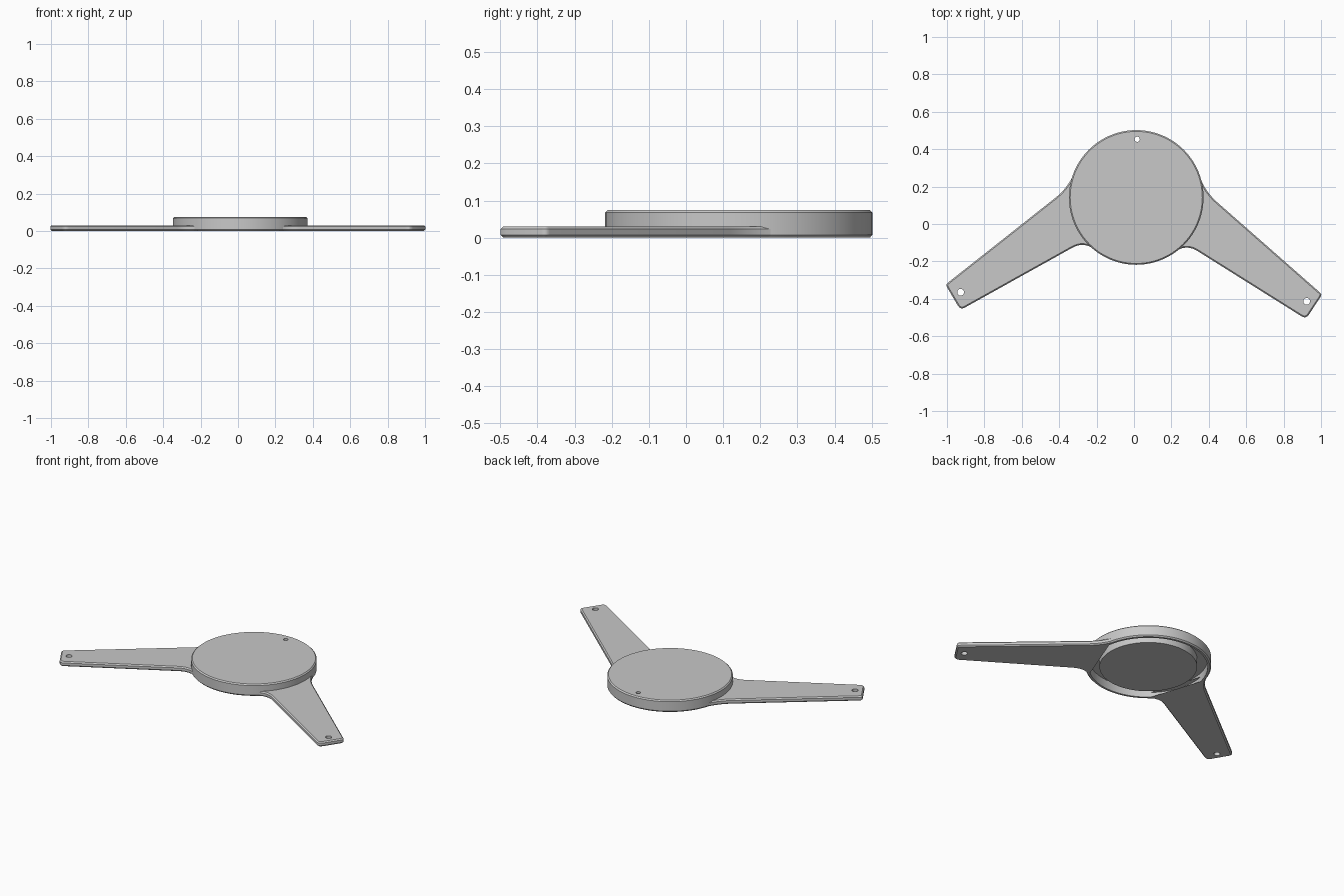
import bpy, bmesh, math
from mathutils import Vector, Matrix

cube = bpy.data.objects.get("Cube")
if cube:
    bpy.data.objects.remove(cube)

CENTRE = Vector((0.012, 0.142, 0))
RADIUS = 0.36

grey = bpy.data.materials.new("grey")
grey.use_nodes = True
colour = (0.58, 0.58, 0.58, 1)
grey.diffuse_color = colour
grey.node_tree.nodes["Principled BSDF"].inputs["Base Color"].default_value = colour


def make(name, bm):
    bmesh.ops.recalc_face_normals(bm, faces=bm.faces)
    mesh = bpy.data.meshes.new(name)
    bm.to_mesh(mesh)
    bm.free()
    mesh.materials.append(grey)
    ob = bpy.data.objects.new(name, mesh)
    bpy.context.collection.objects.link(ob)
    return ob


def curve(a, ctrl, b, n=8):
    a, ctrl, b = Vector(a), Vector(ctrl), Vector(b)
    return [a * (1 - t) ** 2 + ctrl * 2 * t * (1 - t) + b * t * t
            for t in (i / n for i in range(n + 1))]


def corner(p, before, after, r=0.03):
    p = Vector(p)
    return curve(p + (Vector(before) - p).normalized() * r, p,
                 p + (Vector(after) - p).normalized() * r, 4)


def drill(ob, x, y, r=0.018):
    bpy.ops.mesh.primitive_cylinder_add(vertices=24, radius=r, depth=0.4,
                                        location=(x, y, 0))
    cutter = bpy.context.object
    cutter.name = ob.name + "_hole_cutter"
    cutter.hide_render = True
    mod = ob.modifiers.new("hole", "BOOLEAN")
    mod.operation, mod.solver, mod.object = "DIFFERENCE", "EXACT", cutter
    bpy.context.view_layer.objects.active = ob
    bpy.ops.object.modifier_apply(modifier=mod.name)
    bpy.data.objects.remove(cutter)


def smooth(ob):
    bpy.ops.object.select_all(action="DESELECT")
    ob.select_set(True)
    bpy.context.view_layer.objects.active = ob
    bpy.ops.object.shade_smooth_by_angle(angle=math.radians(25))


# Round cap turned from a profile: central boss, ring groove and outer rim below
profile = [(0, 0.004), (0.28, 0.004), (0.28, 0.055), (0.34, 0.055), (0.34, 0),
           (0.353, 0), (RADIUS, 0.008), (RADIUS, 0.068), (0.353, 0.075), (0, 0.075)]
bm = bmesh.new()
verts = [bm.verts.new((r, 0, z)) for r, z in profile]
edges = [bm.edges.new(pair) for pair in zip(verts, verts[1:])]
bmesh.ops.spin(bm, geom=verts + edges, cent=(0, 0, 0), axis=(0, 0, 1),
               angle=math.tau, steps=96)
bmesh.ops.remove_doubles(bm, verts=bm.verts, dist=0.0001)
bmesh.ops.translate(bm, verts=bm.verts, vec=CENTRE)
cap = make("round_cap", bm)
drill(cap, 0.017, 0.453, 0.014)
smooth(cap)

# Tapered arm outline around the cap centre, with filleted roots
upper_tip, lower_tip = (-1.02, -0.466), (-0.94, -0.602)
upper_root, lower_root = (-0.43, 0.0), (-0.34, -0.268)
outline = curve((-0.344, 0.105), (-0.375, 0.045), upper_root)
outline += corner(upper_tip, upper_root, lower_tip, 0.015)
outline += corner(lower_tip, upper_tip, lower_root, 0.028)
outline += curve(lower_root, (-0.28, -0.235), (-0.222, -0.278))
start, end = math.radians(231.5), math.radians(163.5)
outline += [Vector((math.cos(a), math.sin(a))) * 0.35
            for a in (start + (end - start) * i / 12 for i in range(13))]

# The two arms sit a third of a turn apart
for name, mirror, turn in (("right_arm", 1, 0), ("left_arm", -1, -3)):
    place = (Matrix.Translation(CENTRE) @ Matrix.Rotation(math.radians(turn), 4, "Z")
             @ Matrix.Diagonal((mirror, 1, 1, 1)))
    bm = bmesh.new()
    face = bm.faces.new([bm.verts.new(place @ p.to_3d()) for p in outline])
    top = bmesh.ops.extrude_face_region(bm, geom=[face])["geom"]
    bmesh.ops.translate(bm, verts=[v for v in top if isinstance(v, bmesh.types.BMVert)],
                        vec=(0, 0, 0.03))
    rims = [e for e in bm.edges if abs(e.verts[0].co.z - e.verts[1].co.z) < 0.001]
    bmesh.ops.bevel(bm, geom=rims, offset=0.007, segments=1, affect="EDGES")
    arm = make(name, bm)
    hole = place @ Vector((-0.939, -0.507, 0))
    drill(arm, hole.x, hole.y)
    smooth(arm)
